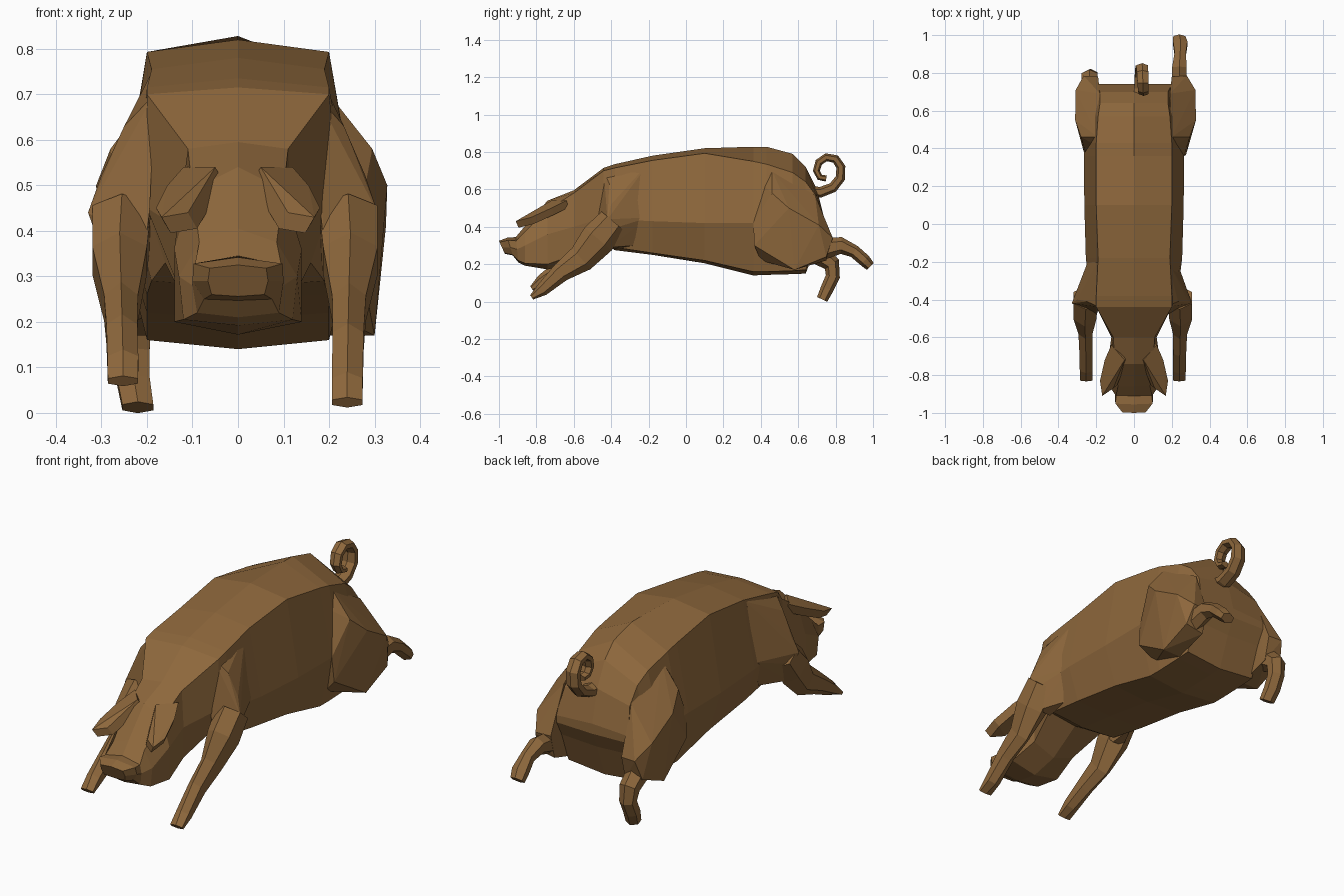
import bpy, bmesh, math
from mathutils import Vector

brown = bpy.data.materials.new("brown hide")
brown.diffuse_color = (0.27, 0.137, 0.045, 1)


def finish(name, bm):
    bmesh.ops.recalc_face_normals(bm, faces=bm.faces)
    mesh = bpy.data.meshes.new(name)
    bm.to_mesh(mesh)
    bm.free()
    mesh.materials.append(brown)
    ob = bpy.data.objects.new(name, mesh)
    bpy.context.collection.objects.link(ob)
    return ob


def loft(name, rings):
    """Skin closed rings of points and cap both ends."""
    bm = bmesh.new()
    vs = [[bm.verts.new(p) for p in r] for r in rings]
    n = len(vs[0])
    for a, b in zip(vs, vs[1:]):
        for i in range(n):
            j = (i + 1) % n
            bm.faces.new((a[i], a[j], b[j], b[i]))
    bm.faces.new(vs[0])
    bm.faces.new(vs[-1])
    return finish(name, bm)


def section(y, zt, ws, zs, wm, zm, wb, zbs, zb, slant=0):
    """Eight-sided mirrored cross-section: top, shoulder, flank, belly edge, bottom."""
    half = [(0, zt), (ws, zs), (wm, zm), (wb, zbs), (0, zb)]
    pts = half + [(-x, z) for x, z in half[3:0:-1]]
    return [(x, y + slant * (zt - z), z) for x, z in pts]


def limb(name, path, side=1, dx=0, sides=6):
    """Tube along a path of (x, y, z, half width in x, half depth)."""
    rings = []
    for i, (x, y, z, rx, rd) in enumerate(path):
        a, b = path[max(i - 1, 0)], path[min(i + 1, len(path) - 1)]
        t = Vector((0, b[1] - a[1], b[2] - a[2])).normalized()
        ring = []
        for k in range(sides):
            ang = math.tau * (k + 0.5) / sides
            c, s = math.cos(ang) / math.cos(math.pi / sides), math.sin(ang)
            ring.append((side * (x + dx + rx * c), y - t.z * rd * s, z + t.y * rd * s))
        rings.append(ring)
    return loft(name, rings)


def hull(name, pts, side=1, sx=1):
    bm = bmesh.new()
    for x, y, z in pts:
        bm.verts.new((side * sx * x, y, z))
    bmesh.ops.convex_hull(bm, input=bm.verts)
    bmesh.ops.delete(bm, geom=[v for v in bm.verts if not v.link_faces], context='VERTS')
    return finish(name, bm)


# Head with tilted snout, running back into the barrel body with a flat back and belly
loft("body_and_head", [section(*s) for s in (
    (-1.00, .325, .062, .318, .066, .29, .058, .260, .256, .45),
    (-0.955, .342, .098, .328, .10, .29, .075, .25, .247, .3),
    (-0.91, .345, .095, .325, .10, .28, .09, .22, .21, .1),
    (-0.86, .405, .085, .375, .13, .30, .12, .205, .192),
    (-0.74, .540, .10, .490, .14, .36, .14, .20, .172),
    (-0.60, .595, .11, .580, .12, .40, .12, .25, .205),
    (-0.44, .715, .20, .700, .20, .45, .16, .33, .31),
    (-0.38, .735, .20, .715, .23, .44, .19, .29, .275),
    (-0.18, .780, .19, .755, .255, .43, .20, .26, .25),
    (0.10, .820, .20, .793, .263, .42, .20, .22, .205),
    (0.36, .828, .20, .750, .265, .42, .20, .16, .14),
    (0.43, .828, .20, .735, .265, .42, .20, .16, .143),
    (0.57, .790, .19, .690, .25, .42, .20, .165, .147),
    (0.64, .720, .18, .640, .22, .42, .20, .17, .15),
    (0.70, .600, .18, .560, .20, .44, .20, .32, .31),
    (0.74, .440, .20, .430, .20, .415, .20, .395, .39))])

for side, word in ((1, "right"), (-1, "left")):
    # Floppy ear pointing forward
    ear = [(.05, -.72, .54), (.12, -.64, .54), (.155, -.72, .50), (.18, -.83, .45),
           (.168, -.91, .43), (.11, -.87, .44)]
    hull(word + "_ear", ear + [(x - .02, y + .015, z - .035) for x, y, z in ear], side)

    # Shoulder blending into the barrel behind it
    hull(word + "_shoulder", [
        (.18, -.44, .70), (.245, -.41, .63), (.295, -.40, .52), (.323, -.42, .44),
        (.295, -.36, .40), (.19, -.47, .45), (.24, -.20, .45), (.19, -.20, .74),
        (.205, -.27, .30), (.27, -.41, .29), (.20, -.40, .28), (.20, -.48, .36)],
        side, .95 if side > 0 else 1.02)

    # Front leg reaching forward
    lift = -.012 if side > 0 else .035
    limb(word + "_front_leg", [
        (.245, -.39, .43, .065, .08), (.25, -.47, .335, .06, .095),
        (.247, -.56, .23, .037, .075), (.245, -.67, .16 + lift / 3, .034, .052),
        (.243, -.77, .075 + lift, .034, .035), (.243, -.825, .035 + lift, .033, .014)],
        side, -.003 if side > 0 else .01)

    # Heavy haunch
    hull(word + "_haunch", [
        (.20, .46, .70), (.18, .40, .64), (.265, .36, .42), (.275, .365, .30), (.295, .46, .58),
        (.328, .55, .50), (.325, .71, .41), (.30, .58, .17), (.30, .75, .24), (.28, .785, .34),
        (.19, .69, .57), (.20, .78, .34), (.20, .75, .22), (.20, .58, .17), (.20, .40, .22)],
        side, 1 if side > 0 else .95)

# Hind lower legs: right one kicks back, left one stands
limb("right_hind_leg", [
    (.24, .72, .28, .04, .06), (.24, .83, .30, .038, .045), (.245, .90, .268, .03, .034),
    (.245, .955, .22, .038, .033), (.24, .985, .188, .032, .026)])
limb("left_hind_leg", [
    (.235, .70, .26, .045, .06), (.235, .78, .20, .042, .045), (.23, .785, .135, .036, .038),
    (.23, .755, .07, .036, .035), (.22, .728, .012, .034, .03)], -1)

# Curly tail
tail = [(.62, .59), (.72, .585), (.785, .61), (.825, .66), (.828, .72), (.80, .762), (.75, .772),
        (.71, .745), (.697, .70), (.715, .665), (.75, .658)]
limb("tail", [(.035 + .002 * i, y, z, .038 - .0015 * i, .03 - .0014 * i)
              for i, (y, z) in enumerate(tail)])
